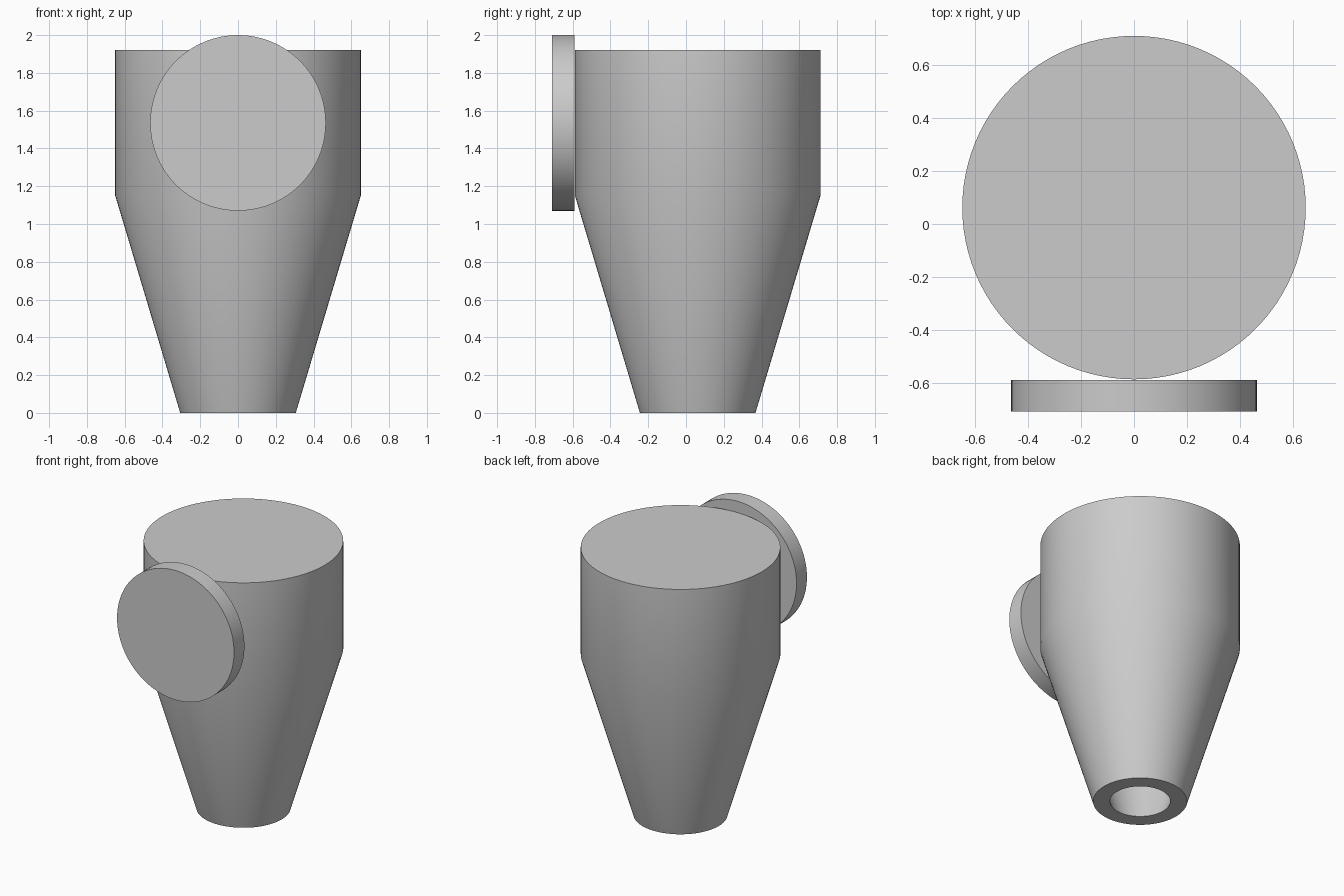
import bpy
import bmesh
import math
from mathutils import Matrix

cube = bpy.data.objects.get("Cube")
if cube:
    bpy.data.objects.remove(cube, do_unlink=True)

SIDES = 96

grey = bpy.data.materials.new("light_grey")
grey.use_nodes = True
color = (0.6, 0.6, 0.6, 1)
grey.diffuse_color = color
bsdf = next(n for n in grey.node_tree.nodes if n.type == "BSDF_PRINCIPLED")
bsdf.inputs["Base Color"].default_value = color


def turned(name, profile, matrix):
    """Spin a (radius, height) profile around its axis and place it."""
    bm = bmesh.new()
    verts = [bm.verts.new((r, 0, z)) for r, z in profile]
    edges = [bm.edges.new(pair) for pair in zip(verts, verts[1:])]
    bmesh.ops.spin(bm, geom=verts + edges, cent=(0, 0, 0), axis=(0, 0, 1),
                   angle=math.tau, steps=SIDES, use_merge=True)
    bmesh.ops.remove_doubles(bm, verts=bm.verts, dist=1e-5)
    bmesh.ops.recalc_face_normals(bm, faces=bm.faces)
    bm.transform(matrix)
    mesh = bpy.data.meshes.new(name)
    bm.to_mesh(mesh)
    bm.free()
    mesh.materials.append(grey)
    obj = bpy.data.objects.new(name, mesh)
    bpy.context.collection.objects.link(obj)
    bpy.ops.object.select_all(action="DESELECT")
    obj.select_set(True)
    bpy.context.view_layer.objects.active = obj
    bpy.ops.object.shade_smooth_by_angle(angle=math.radians(30))
    return obj


# Hollow tapered vessel: closed top, round outlet underneath
turned("tapered_vessel",
       [(0, 1.92), (0.65, 1.92), (0.65, 1.15), (0.306, 0),
        (0.196, 0), (0.54, 1.15), (0.54, 1.81), (0, 1.81)],
       Matrix.Translation((0, 0.062, 0)))

# Round plate standing upright against the front
turned("front_disc",
       [(0, 0), (0.465, 0), (0.465, 0.118), (0, 0.118)],
       Matrix.Translation((0, -0.591, 1.535)) @ Matrix.Rotation(math.pi / 2, 4, "X"))
